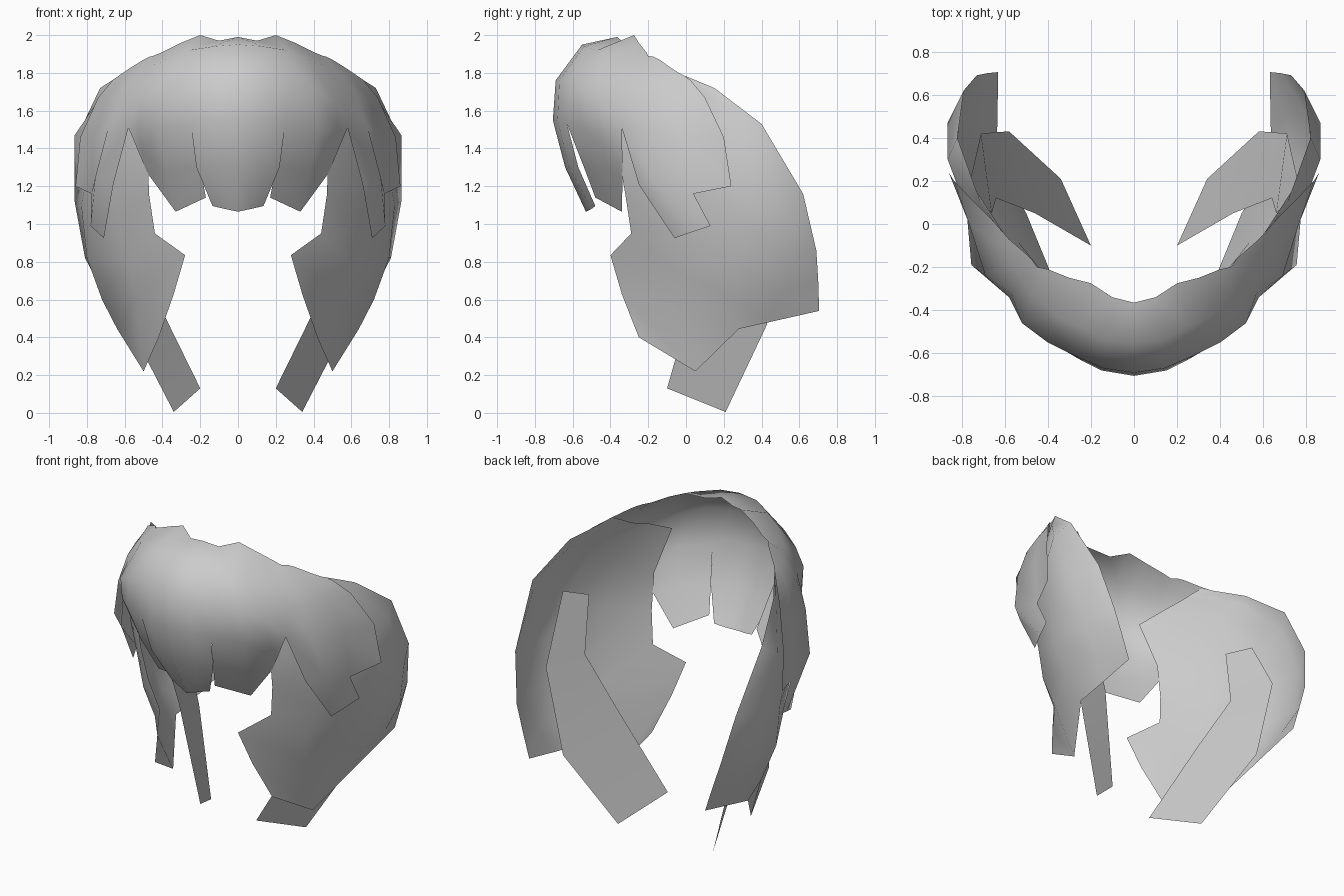
import bpy
import bmesh
import math
from mathutils import Vector

# Remove only the default object
default_cube = bpy.data.objects.get("Cube")
if default_cube:
    bpy.data.objects.remove(default_cube, do_unlink=True)


def make_material(name, colour):
    """One flat colour, shown in the viewport and in renders."""
    material = bpy.data.materials.new(name)
    material.use_nodes = True
    material.diffuse_color = colour
    shader = material.node_tree.nodes["Principled BSDF"]
    shader.inputs["Base Color"].default_value = colour
    shader.inputs["Roughness"].default_value = 0.7
    return material


hair_grey = make_material("hair grey", (0.6, 0.6, 0.6, 1))


def loft_hair(name, *panels):
    """Skin each panel across its root-to-tip guides, weld, then mirror."""
    mesh = bpy.data.meshes.new(name)
    bm = bmesh.new()
    for guides in panels:
        lines = [[bm.verts.new(point) for point in guide] for guide in guides]
        for left, right in zip(lines, lines[1:]):
            for i in range(len(left) - 1):
                bm.faces.new((left[i], left[i + 1], right[i + 1], right[i]))
    bmesh.ops.remove_doubles(bm, verts=bm.verts[:], dist=0.001)

    # Turn the whole sheet so that it faces away from the head
    bm.normal_update()
    head = Vector((0, 0, 1))
    facing = sum(face.normal.dot(face.calc_center_median() - head)
                 * face.calc_area() for face in bm.faces)
    if facing < 0:
        bmesh.ops.reverse_faces(bm, faces=bm.faces[:])
    bm.to_mesh(mesh)
    bm.free()

    mesh.materials.append(hair_grey)
    hair = bpy.data.objects.new(name, mesh)
    bpy.context.collection.objects.link(hair)
    mirror = hair.modifiers.new("both sides", "MIRROR")
    mirror.use_axis = (True, False, False)
    mirror.use_clip = True
    mirror.merge_threshold = 0.001

    bpy.ops.object.select_all(action="DESELECT")
    hair.select_set(True)
    bpy.context.view_layer.objects.active = hair
    bpy.ops.object.shade_smooth_by_angle(angle=math.radians(80))


# Centre of the fringe: from the crown, over the forehead, to a blunt tip
fringe_middle = [(0, -.365, 1.99), (0, -.55, 1.95), (0, -.69, 1.76),
                 (0, -.705, 1.55), (0, -.64, 1.3), (0, -.53, 1.065)]
fringe_quarter = [(.1, -.34, 1.97), (.13, -.54, 1.94), (.14, -.67, 1.76),
                  (.15, -.68, 1.55), (.13, -.62, 1.3), (.07, -.5, 1.08)]
fringe_edge = [(.2, -.275, 2), (.26, -.47, 1.92), (.28, -.61, 1.76),
               (.25, -.63, 1.53), (.22, -.57, 1.3), (.135, -.48, 1.095)]

# Side of the fringe: splits from the centre and sweeps up to the temple
temple_corner = (.58, -.34, 1.51)
sweep_top = [(.45, -.2, 1.89), (.52, -.26, 1.81), (.57, -.32, 1.68)]
sweep_inner = fringe_edge[:4] + [(.2, -.54, 1.3), (.17, -.48, 1.14)]
sweep_middle = [(.3, -.25, 1.96), (.36, -.43, 1.88), (.4, -.55, 1.71),
                (.42, -.53, 1.5), (.38, -.45, 1.28), (.33, -.34, 1.065)]
sweep_outer = [(.4, -.21, 1.91), (.47, -.33, 1.83), (.52, -.46, 1.65),
               (.53, -.43, 1.5), (.51, -.38, 1.38), (.48, -.335, 1.27)]
sweep_temple = sweep_top + [temple_corner] * 3

# Temple lock: carries on from the fringe and hangs over the cheek
temple_front = sweep_top + [temple_corner, (.66, -.25, 1.21),
                            (.71, -.06, .925)]
temple_ridge = [(.47, -.17, 1.885), (.56, -.2, 1.8), (.63, -.23, 1.68),
                (.69, -.24, 1.5), (.755, -.19, 1.25), (.745, .03, .957)]
temple_rear = [(.5, -.14, 1.87), (.6, -.1, 1.79), (.69, -.06, 1.68),
               (.765, 0, 1.45), (.775, .04, 1.16), (.78, .13, .99)]

# Ear lock: a shorter flap that joins the rear of the temple lock
ear_rear = [(.58, -.07, 1.82), (.66, .02, 1.765), (.74, .1, 1.67),
            (.835, .2, 1.46), (.86, .24, 1.2)]

loft_hair("fringe",
          [fringe_middle, fringe_quarter, fringe_edge],
          [sweep_inner, sweep_middle, sweep_outer, sweep_temple],
          [temple_front, temple_ridge, temple_rear],
          [temple_rear[:5], ear_rear])

# Side curtain: the large sheet around the cheek, open at the back
curtain_front = [(.4, -.43, 1.66), (.48, -.36, 1.38), (.47, -.32, 1.15),
                 (.44, -.29, .95), (.28, -.4, .835), (.34, -.34, .63),
                 (.42, -.25, .4)]
curtain_cheek = [(.47, -.3, 1.72), (.62, -.18, 1.5), (.68, -.13, 1.2),
                 (.65, -.1, .97), (.58, -.14, .8), (.54, -.08, .6),
                 (.5, .05, .22)]
curtain_side = [(.52, -.18, 1.76), (.68, 0, 1.62), (.79, .1, 1.3),
                (.83, .22, 1.1), (.8, .22, .82), (.72, .25, .6),
                (.64, .28, .445)]
curtain_rim = [(.55, -.13, 1.79), (.715, .1, 1.69), (.865, .3, 1.47),
               (.865, .47, 1.12), (.81, .5, .82), (.71, .5, .63),
               (.635, .43, .478)]
curtain_back = [(.58, -.08, 1.815), (.73, .15, 1.72), (.82, .4, 1.53),
                (.79, .62, 1.16), (.73, .69, .86), (.68, .7, .7),
                (.63, .705, .54)]
loft_hair("side_curtain", [curtain_front, curtain_cheek, curtain_side,
                           curtain_rim, curtain_back])

# Inner lock: a long strip inside the curtain, curling in below it
inner_front = [(.66, .05, 1.345), (.64, .12, .99),
               (.46, .05, .66), (.2, -.1, .13)]
inner_back = [(.77, .16, 1.38), (.71, .42, 1),
              (.58, .43, .47), (.34, .21, .005)]
loft_hair("inner_lock", [inner_front, inner_back])
